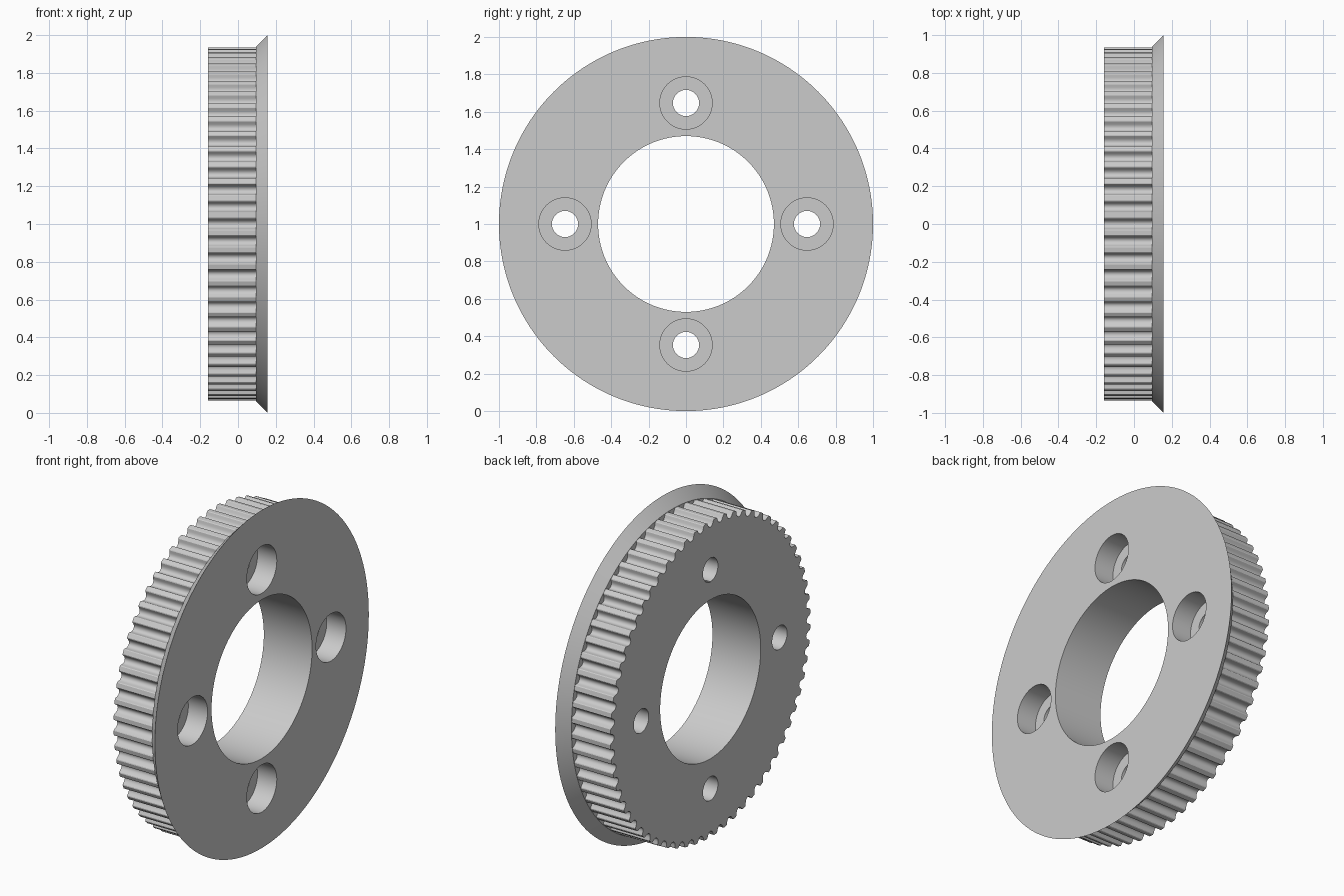
import bpy, bmesh, math
from mathutils import Matrix

if "Cube" in bpy.data.objects:
    bpy.data.objects.remove(bpy.data.objects["Cube"])

TEETH = 64
R_TIP, R_FLANGE = 0.935, 1.0
X_BACK, X_RIM, X_FRONT = -0.16, 0.094, 0.156
CENTRE = Matrix.Translation((0, 0, 1))

metal = bpy.data.materials.new("grey metal")
metal.diffuse_color = (0.6, 0.6, 0.6, 1)
metal.use_nodes = True
metal.node_tree.nodes["Principled BSDF"].inputs["Base Color"].default_value = metal.diffuse_color


def loft(name, rings):
    """Solid along x from (x, [(y, z), ...]) rings with equal point counts."""
    bm = bmesh.new()
    loops = [[bm.verts.new((x, y, z)) for y, z in pts] for x, pts in rings]
    n = len(loops[0])
    for a, b in zip(loops, loops[1:]):
        for i in range(n):
            bm.faces.new((a[i], a[(i + 1) % n], b[(i + 1) % n], b[i]))
    bm.faces.new(loops[0])
    bm.faces.new(loops[-1])
    bmesh.ops.recalc_face_normals(bm, faces=bm.faces)
    bm.transform(CENTRE)
    me = bpy.data.meshes.new(name)
    bm.to_mesh(me)
    bm.free()
    me.materials.append(metal)
    ob = bpy.data.objects.new(name, me)
    bpy.context.collection.objects.link(ob)
    return ob


def circle(r, n, cy=0, cz=0):
    return [(cy + r * math.cos(2 * math.pi * i / n),
             cz + r * math.sin(2 * math.pi * i / n)) for i in range(n)]


def toothed_outline():
    """Rounded belt grooves, as (angle fraction of a pitch, depth) pairs."""
    groove = [(-0.37, 0.0), (-0.32, 0.003), (-0.285, 0.010), (-0.25, 0.018),
              (-0.19, 0.027), (-0.10, 0.033), (0.0, 0.035)]
    groove += [(-f, d) for f, d in reversed(groove[:-1])]
    pts = []
    for k in range(TEETH):
        for f, d in groove:
            a = 2 * math.pi * (k + f) / TEETH
            pts.append(((R_TIP - d) * math.cos(a), (R_TIP - d) * math.sin(a)))
    return pts


def combine(target, tool, operation):
    mod = target.modifiers.new(operation.lower(), 'BOOLEAN')
    mod.operation, mod.solver, mod.object = operation, 'EXACT', tool
    bpy.context.view_layer.objects.active = target
    bpy.ops.object.modifier_apply(modifier=mod.name)
    bpy.data.objects.remove(tool)


# Toothed ring, overlapping slightly into the flange
teeth = toothed_outline()
pulley = loft("toothed_pulley", [(X_BACK, teeth), (X_RIM + 0.02, teeth)])

# Bevelled flange
flange = loft("flange", [(X_RIM, circle(R_TIP + 0.002, 192)),
                         (X_FRONT, circle(R_FLANGE, 192))])
combine(pulley, flange, 'UNION')

# Centre bore
bore = circle(0.47, 128)
combine(pulley, loft("bore_cutter", [(-0.4, bore), (0.4, bore)]), 'DIFFERENCE')

# Four counterbored bolt holes
for k in range(4):
    cy, cz = 0.647 * math.cos(k * math.pi / 2), 0.647 * math.sin(k * math.pi / 2)
    for r, start in ((0.07, -0.4), (0.14, 0.03)):
        ring = circle(r, 48, cy, cz)
        combine(pulley, loft("hole_cutter", [(start, ring), (0.4, ring)]), 'DIFFERENCE')

# Smooth curved walls, sharp rims
bpy.ops.object.select_all(action='DESELECT')
pulley.select_set(True)
bpy.context.view_layer.objects.active = pulley
bpy.ops.object.shade_smooth_by_angle(angle=math.radians(30))
